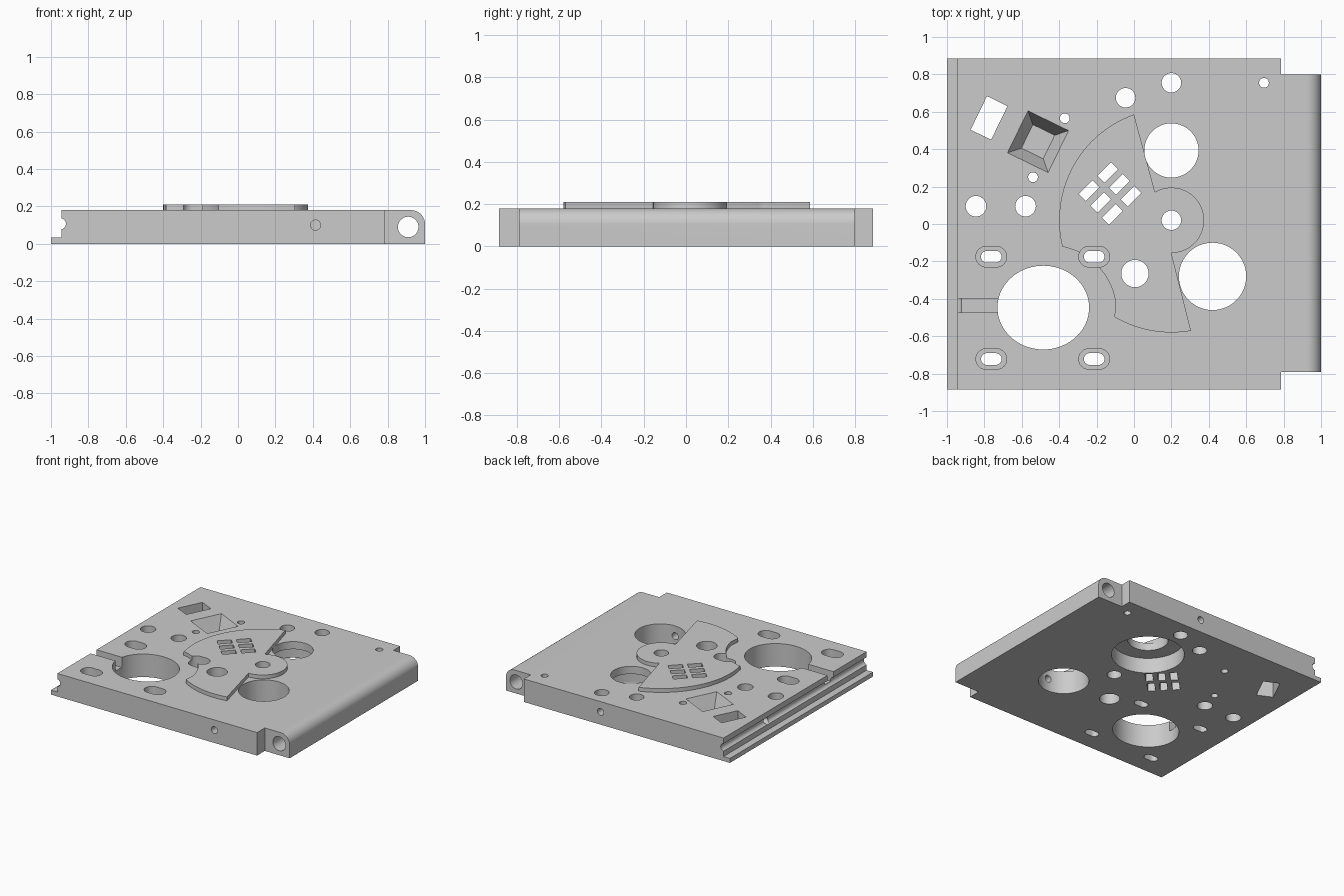
import bpy
from math import cos, sin, radians, atan2, pi, tau

scene = bpy.context.scene
if "Cube" in scene.objects:
    bpy.data.objects.remove(scene.objects["Cube"])

grey = bpy.data.materials.new("plain grey")
grey.use_nodes = True
colour = (0.6, 0.6, 0.6, 1)
grey.diffuse_color = colour
grey.node_tree.nodes["Principled BSDF"].inputs["Base Color"].default_value = colour

TOP = 0.18
RAISED = 0.21
cutters = bpy.data.collections.new("cutters")
scene.collection.children.link(cutters)


def loft(name, low, high, collection=None):
    """Solid between two matching outlines of 3D points."""
    n = len(low)
    faces = [tuple(range(n))[::-1], tuple(range(n, 2 * n))]
    faces += [(i, (i + 1) % n, n + (i + 1) % n, n + i) for i in range(n)]
    mesh = bpy.data.meshes.new(name)
    mesh.from_pydata(low + high, [], faces)
    mesh.materials.append(grey)
    ob = bpy.data.objects.new(name, mesh)
    (collection or scene.collection).objects.link(ob)
    return ob


def prism(name, outline, z0, z1, collection=None):
    return loft(name, [(x, y, z0) for x, y in outline],
                [(x, y, z1) for x, y in outline], collection)


def arc(cx, cy, r, a0, a1, n):
    return [(cx + r * cos(a0 + (a1 - a0) * i / n),
             cy + r * sin(a0 + (a1 - a0) * i / n)) for i in range(n + 1)]


def cut(outline, z0=-0.1, z1=0.4):
    return prism("cutter", outline, z0, z1, cutters)


def hole(x, y, r, ry=None, z0=-0.1, z1=0.4, n=48):
    ry = ry or r
    return cut([(x + r * cos(tau * i / n), y + ry * sin(tau * i / n))
                for i in range(n)], z0, z1)


def rect(x, y, w, h, angle=0):
    c, s = cos(radians(angle)), sin(radians(angle))
    return [(x + c * u * w / 2 - s * v * h / 2, y + s * u * w / 2 + c * v * h / 2)
            for u, v in ((-1, -1), (1, -1), (1, 1), (-1, 1))]


def slot(x, y, length, width):
    r, d = width / 2, (length - width) / 2
    return arc(x + d, y, r, -pi / 2, pi / 2, 16) + arc(x - d, y, r, pi / 2, 3 * pi / 2, 16)


def side_hole(axis, u, z, r, start, end, n=24):
    """Round hole along x or y."""
    ring = [(u + r * cos(tau * i / n), z + r * sin(tau * i / n)) for i in range(n)]
    if axis == "x":
        return loft("cutter", [(start, a, b) for a, b in ring],
                    [(end, a, b) for a, b in ring], cutters)
    return loft("cutter", [(a, end, b) for a, b in ring],
                [(a, start, b) for a, b in ring], cutters)


# Base plate: side profile with rounded hinge edge, grooved edge and lower lip
profile = [(-1, 0), (1, 0)] + arc(0.925, 0.105, 0.075, 0, pi / 2, 12)
profile += [(-0.945, TOP)] + arc(-0.95, 0.107, 0.03, 1.4, -1.4, 10) + [(-0.945, 0.035), (-1, 0.035)]
base = loft("base_plate", [(x, 0.885, z) for x, z in profile],
            [(x, -0.885, z) for x, z in profile])

# Raised sector plate with a round boss and a relief around the large opening
px, py, R = 0.2, 0.02, 0.6


def toward(x, y, cx=px, cy=py):
    return atan2(y - cy, x - cx) % tau


outline = arc(px, py, R, toward(0, 0.585), toward(-0.385, -0.12), 32)
outline += arc(-0.45, -0.47, 0.355, toward(-0.385, -0.12, -0.45, -0.47),
               toward(-0.1, -0.42, -0.45, -0.47), 20)
outline += arc(px, py, R, toward(-0.1, -0.49), toward(0.305, -0.575), 20)
outline += arc(px, py, 0.175, -pi / 2, toward(0.11, 0.175), 32)
raised = prism("raised_sector", outline, TOP, RAISED)

# Corner reliefs beside the hinge edge
cut(rect(0.985, 0.95, 0.4, 0.3))
cut(rect(0.985, -0.94, 0.4, 0.3))

# Round through holes
for x, y, r in ((-0.845, 0.095, 0.055), (-0.58, 0.095, 0.055), (-0.045, 0.675, 0.052),
                (0.2, 0.755, 0.052), (0.695, 0.755, 0.026), (-0.37, 0.565, 0.026),
                (-0.54, 0.25, 0.026), (0.2, 0.02, 0.052), (0.005, -0.265, 0.073),
                (0.2, 0.393, 0.145), (0.42, -0.28, 0.18)):
    hole(x, y, r)
hole(-0.485, -0.447, 0.245, 0.224, n=72)
# Wide recess under the rear opening
hole(0.2, 0.393, 0.26, z1=0.12, n=64)

# Recessed slots
for x in (-0.763, -0.213):
    for y in (-0.175, -0.722):
        cut(slot(x, y, 0.165, 0.11), 0.1)
        cut(slot(x, y, 0.11, 0.063))

# Grid of six small windows
for i in range(3):
    for j in range(2):
        cut(rect(-0.14 + 0.062 * i - 0.1 * j, 0.275 - 0.063 * i - 0.097 * j, 0.103, 0.053, 45))

# Slanted window and tapered pocket
cut(rect(-0.775, 0.567, 0.122, 0.2, -26))
floor = rect(-0.513, 0.44, 0.13, 0.14, -26)
mouth = rect(-0.513, 0.44, 0.242, 0.25, -26)
loft("cutter", [(x, y, 0.05) for x, y in floor], [(x, y, TOP + 0.0005) for x, y in mouth], cutters)

# Channel from the grooved edge to the large opening
cut(rect(-0.83, -0.437, 0.4, 0.075), 0.1)

# Holes drilled in from the sides
side_hole("y", 0.91, 0.09, 0.055, -1, 1, 40)
side_hole("y", 0.415, 0.1, 0.027, -1, -0.3)
side_hole("y", 0.12, 0.1, 0.027, 0.4, 1)
side_hole("x", 0.33, 0.1, 0.025, -1.1, -0.6)

# Apply the cuts, then shade
for ob in (base, raised):
    bpy.context.view_layer.objects.active = ob
    mod = ob.modifiers.new("cuts", "BOOLEAN")
    mod.operation = "DIFFERENCE"
    mod.operand_type = "COLLECTION"
    mod.collection = cutters
    mod.solver = "EXACT"
    mod.use_self = True
    bpy.ops.object.modifier_apply(modifier=mod.name)
for ob in list(cutters.objects):
    bpy.data.objects.remove(ob)
bpy.data.collections.remove(cutters)

for ob in (base, raised):
    bpy.ops.object.select_all(action="DESELECT")
    ob.select_set(True)
    bpy.context.view_layer.objects.active = ob
    bpy.ops.object.shade_smooth_by_angle(angle=radians(30))
